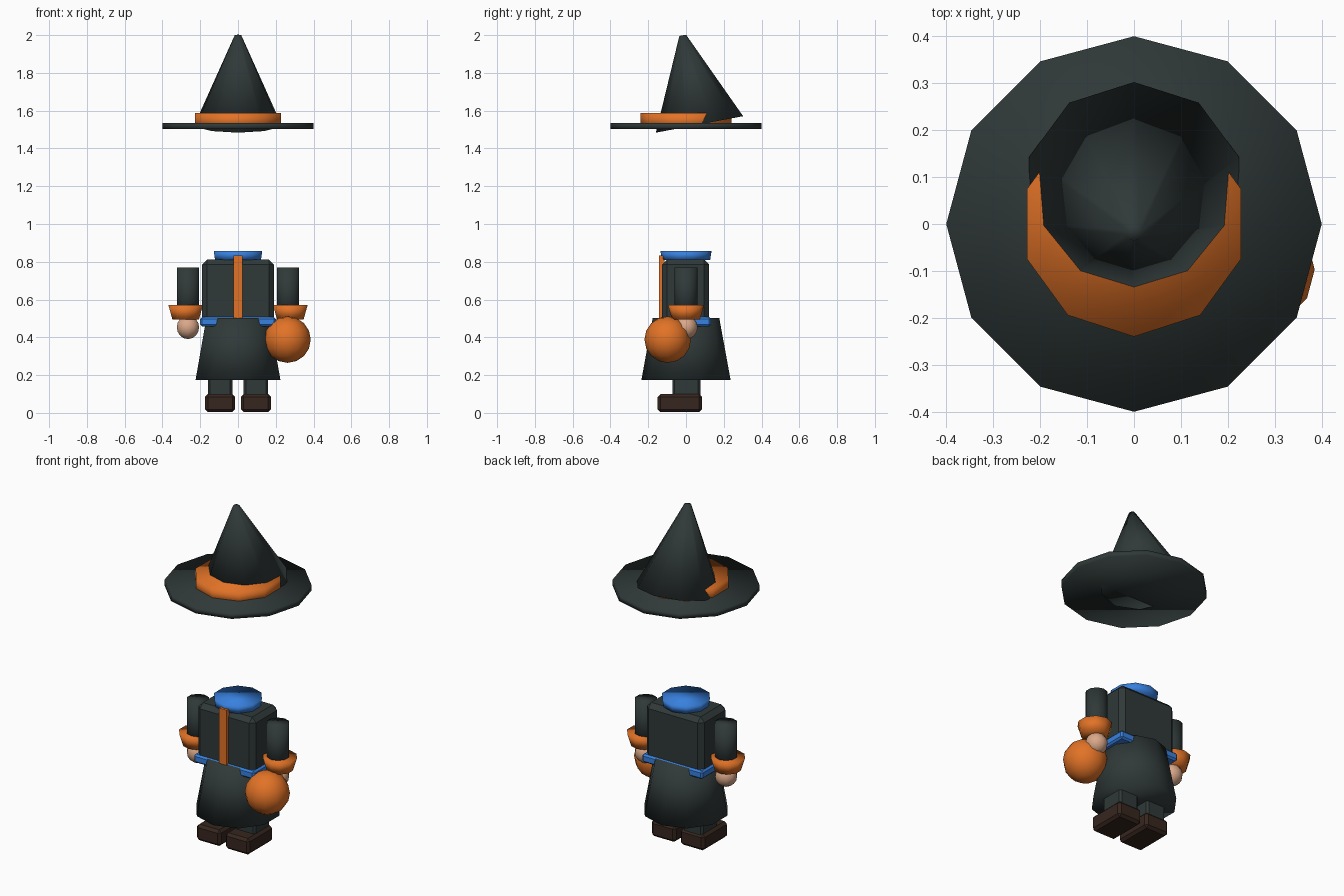
import bpy
import math

if "Cube" in bpy.data.objects:
    bpy.data.objects.remove(bpy.data.objects["Cube"])


def material(name, rgb):
    m = bpy.data.materials.new(name)
    m.use_nodes = True
    m.diffuse_color = (*rgb, 1)
    m.node_tree.nodes["Principled BSDF"].inputs["Base Color"].default_value = (*rgb, 1)
    return m


charcoal = material("charcoal cloth", (0.029, 0.041, 0.040))
orange = material("orange", (0.76, 0.17, 0.02))
blue = material("blue", (0.04, 0.22, 0.74))
brown = material("dark brown leather", (0.037, 0.019, 0.013))
skin = material("skin", (0.70, 0.39, 0.25))


def finish(name, mat, smooth):
    ob = bpy.context.object
    ob.name = name
    ob.data.materials.append(mat)
    if smooth:
        bpy.ops.object.shade_smooth()
    return ob


def drum(name, mat, x, z_low, z_high, r_low, r_high, sides=10):
    """Upright cylinder or tapered cone between two heights."""
    bpy.ops.mesh.primitive_cone_add(
        vertices=sides, radius1=r_low, radius2=r_high, depth=z_high - z_low,
        location=(x, 0, (z_low + z_high) / 2))
    return finish(name, mat, True)


def ball(name, mat, centre, radius, segments, rings):
    bpy.ops.mesh.primitive_uv_sphere_add(
        segments=segments, ring_count=rings, radius=radius, location=centre)
    return finish(name, mat, True)


def box(name, mat, xs, ys, zs, bevel=0):
    """Box between given extents with a single chamfer."""
    spans = (xs, ys, zs)
    bpy.ops.mesh.primitive_cube_add(size=1, location=[(a + b) / 2 for a, b in spans])
    ob = finish(name, mat, False)
    size = [b - a for a, b in spans]
    for v in ob.data.vertices:
        v.co = [c * s for c, s in zip(v.co, size)]
    if bevel:
        mod = ob.modifiers.new("chamfer", "BEVEL")
        mod.width = bevel
        mod.segments = 1
    return ob


# Hat: brim, band and a backward-leaning cone
drum("hat_brim", charcoal, 0, 1.503, 1.535, 0.4, 0.4, sides=12)
drum("hat_band", orange, 0, 1.51, 1.587, 0.24, 0.24)
crown = drum("hat_crown", charcoal, 0, 1.523, 2.003, 0.235, 0.018)
crown.location.y = 0.027
crown.rotation_euler.x = math.radians(10.7)

# Coat and trim
box("torso", charcoal, (-0.19, 0.19), (-0.127, 0.123), (0.48, 0.812), 0.027)
drum("skirt", charcoal, 0, 0.175, 0.503, 0.236, 0.176)
drum("collar", blue, 0, 0.81, 0.856, 0.128, 0.135)
box("belt", blue, (-0.2, 0.2), (-0.137, 0.133), (0.458, 0.508), 0.01)
box("coat_stripe", orange, (-0.025, 0.025), (-0.143, -0.115), (0.5, 0.833))

# Paired limbs
for side, s in (("left", 1), ("right", -1)):
    drum(side + "_sleeve", charcoal, s * 0.265, 0.5, 0.77, 0.062, 0.062)
    drum(side + "_cuff", orange, s * 0.277, 0.495, 0.57, 0.074, 0.096)
    ball(side + "_hand", skin, (s * 0.265, 0, 0.453), 0.062, 10, 8)
    leg_x = sorted((s * 0.03, s * 0.16))
    box(side + "_leg", charcoal, leg_x, (-0.072, 0.076), (0.08, 0.22), 0.012)
    shoe_x = sorted((s * 0.015, s * 0.175))
    box(side + "_shoe", brown, shoe_x, (-0.15, 0.085), (0.004, 0.1), 0.015)

# Round lantern carried in the left hand
ball("round_lantern", orange, (0.262, -0.097, 0.388), 0.123, 12, 8)
